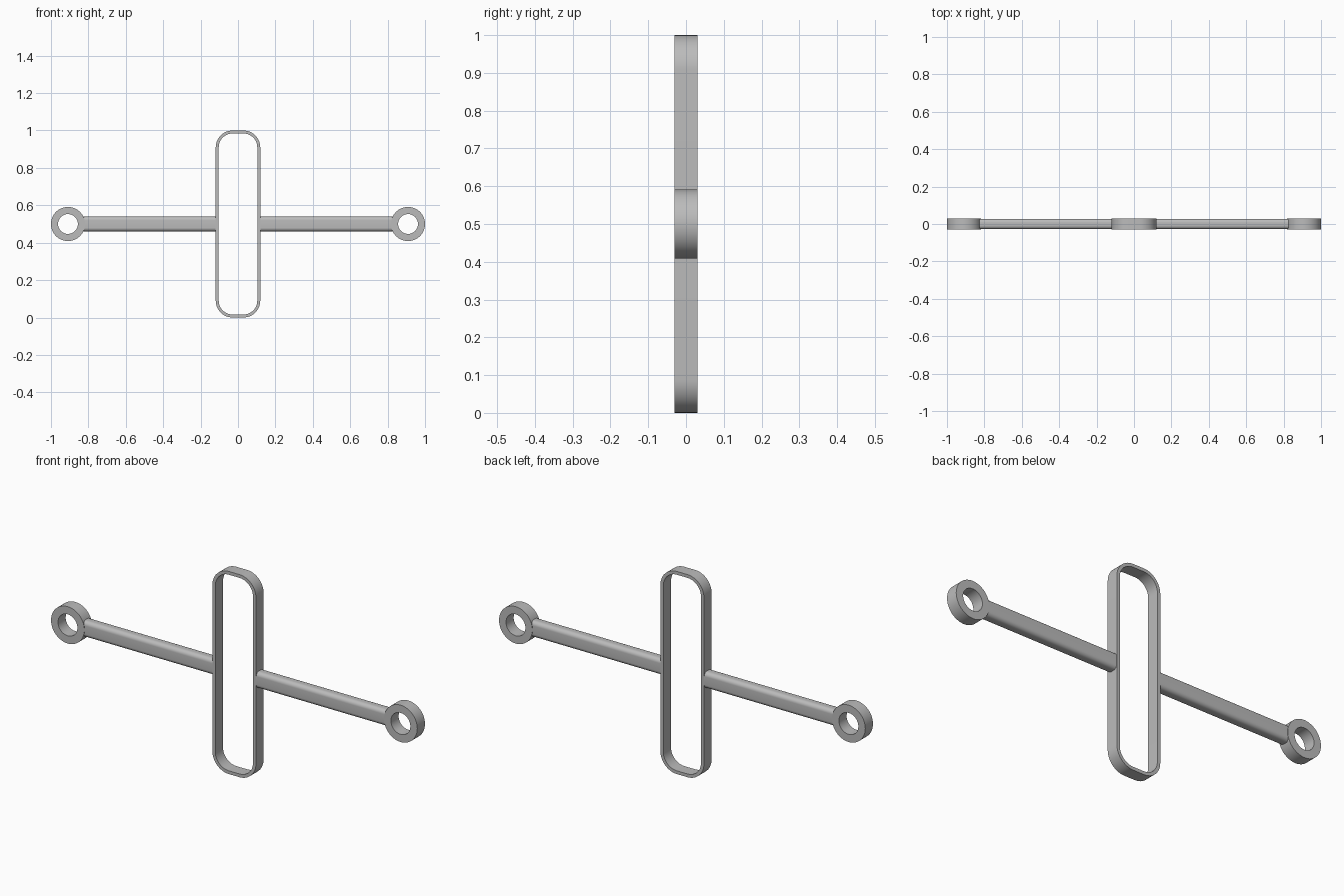
import bpy
import bmesh
from math import sin, cos, pi, radians

cube = bpy.data.objects.get("Cube")
if cube:
    bpy.data.objects.remove(cube, do_unlink=True)

MID_Z = 0.5
DEPTH = 0.03      # half thickness of frame and end rings

grey = bpy.data.materials.new("grey_metal")
grey.use_nodes = True
colour = (0.5, 0.5, 0.5, 1)
grey.diffuse_color = colour
grey.node_tree.nodes["Principled BSDF"].inputs["Base Color"].default_value = colour


def rounded_rect(half_w, half_h, radius, steps):
    """Closed outline, counter-clockwise, with arcs at the corners."""
    points = []
    corners = [(1, 1), (-1, 1), (-1, -1), (1, -1)]
    for i, (sx, sy) in enumerate(corners):
        for s in range(steps + 1):
            a = (i + s / steps) * pi / 2
            points.append((sx * (half_w - radius) + radius * cos(a),
                           sy * (half_h - radius) + radius * sin(a)))
    return points


def circle(radius, steps=64):
    return [(radius * cos(2 * pi * i / steps), radius * sin(2 * pi * i / steps))
            for i in range(steps)]


def finish(name, bm):
    bmesh.ops.recalc_face_normals(bm, faces=bm.faces)
    mesh = bpy.data.meshes.new(name)
    bm.to_mesh(mesh)
    bm.free()
    obj = bpy.data.objects.new(name, mesh)
    bpy.context.collection.objects.link(obj)
    mesh.materials.append(grey)
    bpy.ops.object.select_all(action="DESELECT")
    obj.select_set(True)
    bpy.context.view_layer.objects.active = obj
    bpy.ops.object.shade_smooth_by_angle(angle=radians(30))
    return obj


def band(name, outer, inner, x):
    """Flat hoop between two matching outlines, extruded along y."""
    bm = bmesh.new()
    loops = [[bm.verts.new((x + px, y, MID_Z + pz)) for px, pz in outline]
             for outline, y in ((outer, -DEPTH), (outer, DEPTH),
                                (inner, DEPTH), (inner, -DEPTH))]
    n = len(outer)
    for k in range(4):
        a, b = loops[k], loops[(k + 1) % 4]
        for i in range(n):
            j = (i + 1) % n
            bm.faces.new((a[i], a[j], b[j], b[i]))
    return finish(name, bm)


def bar(name, x0, x1):
    """Straight arm with a rounded cross-section."""
    bm = bmesh.new()
    section = rounded_rect(0.028, 0.04, 0.02, 8)
    ends = [[bm.verts.new((x, py, MID_Z + pz)) for py, pz in section]
            for x in (x0, x1)]
    n = len(section)
    for i in range(n):
        j = (i + 1) % n
        bm.faces.new((ends[0][i], ends[0][j], ends[1][j], ends[1][i]))
    for end in ends:
        bm.faces.new(end)
    return finish(name, bm)


# Central upright loop
band("center_frame", rounded_rect(0.119, 0.5, 0.09, 12),
     rounded_rect(0.103, 0.484, 0.074, 12), 0)

# Arms and end rings on both sides
for side, sign in (("left", 1), ("right", -1)):
    bar(side + "_arm", sign * 0.112, sign * 0.84)
    band(side + "_end_ring", circle(0.091), circle(0.053), sign * 0.909)
